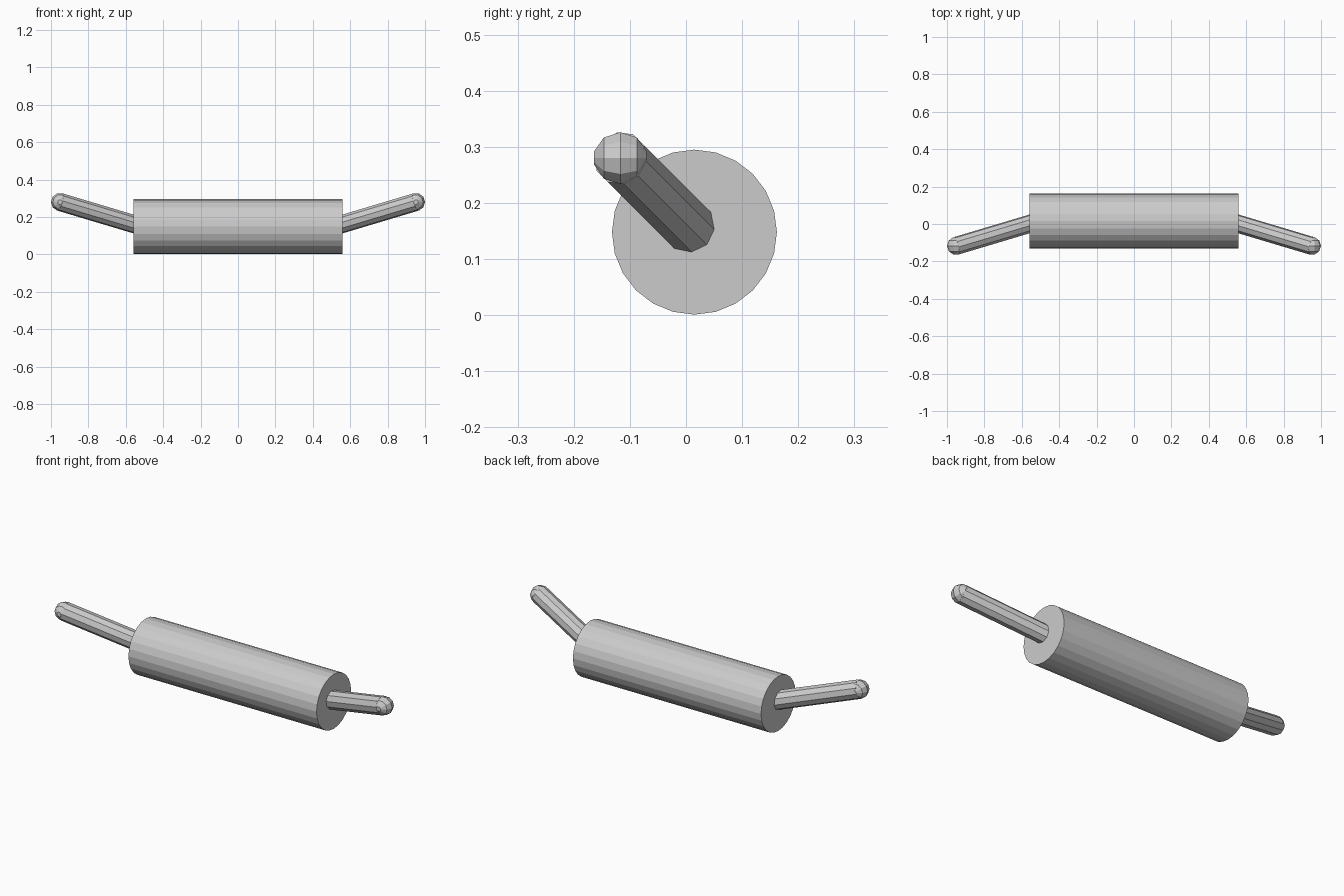
import bpy, bmesh, math
from mathutils import Vector, Matrix

if "Cube" in bpy.data.objects:
    bpy.data.objects.remove(bpy.data.objects["Cube"])

grey = bpy.data.materials.new("plain grey")
grey.diffuse_color = (0.6, 0.6, 0.6, 1)
grey.use_nodes = True
grey.node_tree.nodes["Principled BSDF"].inputs["Base Color"].default_value = grey.diffuse_color

AXIS = Vector((0, 0.015, 0.148))   # roller axis
R = 0.0485                         # handle radius


def loft(name, rings, sides, matrix):
    """Capped solid from (height, radius) rings around local z."""
    bm = bmesh.new()
    loops = [[bm.verts.new(matrix @ Vector((r * math.cos(2 * math.pi * i / sides),
                                            r * math.sin(2 * math.pi * i / sides), h)))
              for i in range(sides)] for h, r in rings]
    for a, b in zip(loops, loops[1:]):
        for i in range(sides):
            j = (i + 1) % sides
            bm.faces.new((a[i], a[j], b[j], b[i]))
    bm.faces.new(loops[0][::-1])
    bm.faces.new(loops[-1])
    bmesh.ops.recalc_face_normals(bm, faces=bm.faces)
    mesh = bpy.data.meshes.new(name)
    bm.to_mesh(mesh)
    bm.free()
    mesh.materials.append(grey)
    obj = bpy.data.objects.new(name, mesh)
    bpy.context.collection.objects.link(obj)
    return obj


def frame(x, y, z, origin):
    m = Matrix((x, y, z)).transposed().to_4x4()
    m.translation = origin
    return m


X, Y, Z = Vector((1, 0, 0)), Vector((0, 1, 0)), Vector((0, 0, 1))

# roller body
loft("roller", [(-0.56, 0.147), (0.56, 0.147)], 24, frame(Y, Z, X, AXIS))

# handles tilted forward and up, with faceted knobs at their tips
for side, s in (("left", -1), ("right", 1)):
    start = Vector((s * 0.51, AXIS.y, AXIS.z))
    tip = Vector((s * 0.9515, -0.117, 0.28))
    along = (tip - start).normalized()
    across = Vector((0, 1, 1)).normalized()
    down = across.cross(along)
    if down.z > 0:
        down = -down
    loft(side + "_handle", [(0, R), ((tip - start).length, R)], 10,
         frame(down, across, along, start))

    knob = [(R * math.sin(math.radians(a)), R * math.cos(math.radians(a)))
            for a in (-75, -37.5, 0, 37.5, 75)]
    loft(side + "_knob", knob, 10, frame(X * s, Z, Y, tip))
